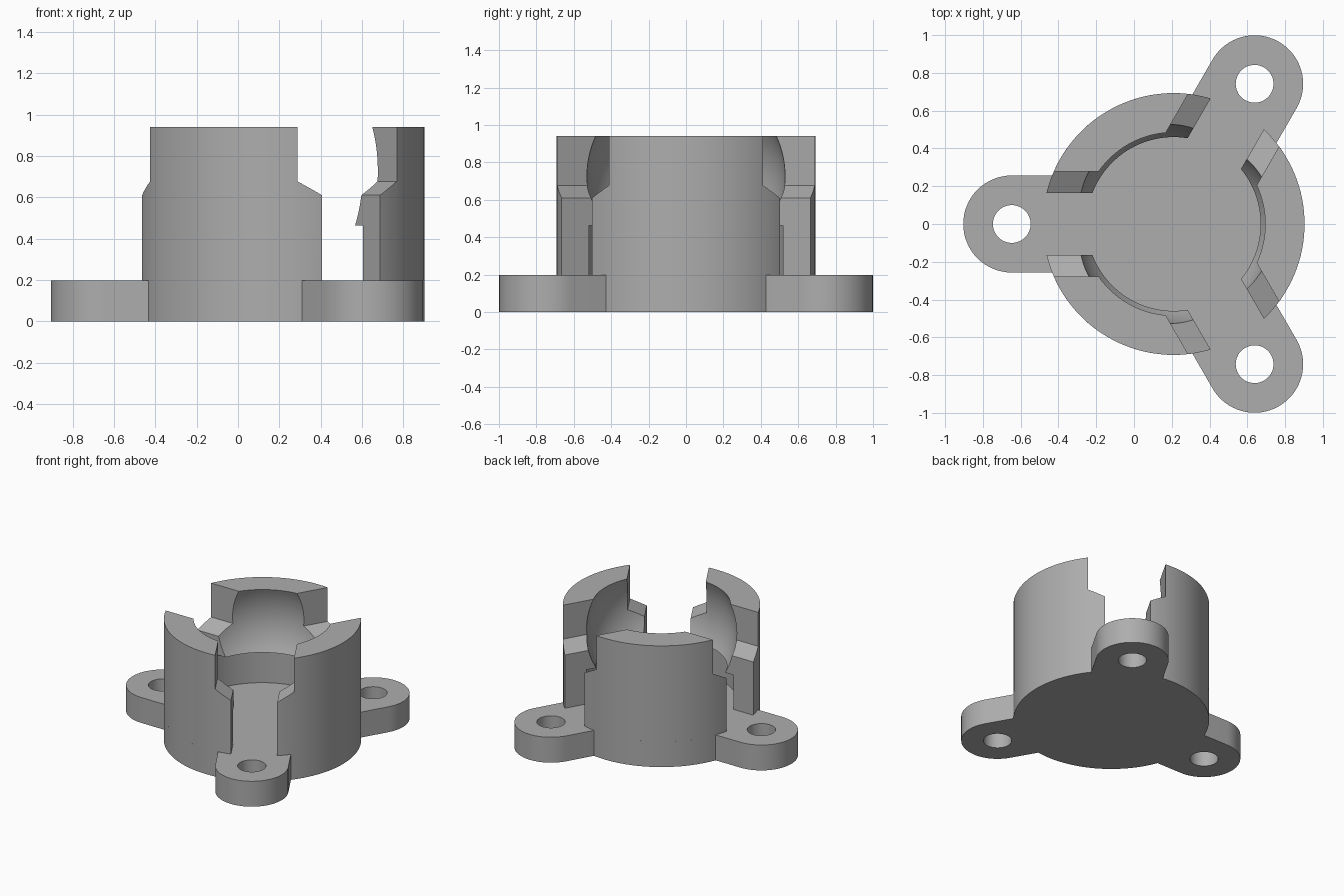
import bpy, bmesh, math
from mathutils import Vector, Matrix

if "Cube" in bpy.data.objects:
    bpy.data.objects.remove(bpy.data.objects["Cube"])

CX = 0.21                      # axis of the cup
R_OUT, R_IN = 0.693, 0.53      # cup wall radii (socket sphere shares R_IN)
BASE, TOP = 0.197, 0.94        # base plate top, rim
BALL_Z, LEDGE = 0.726, 0.463   # socket centre, underside of socket lip
LUG_D, LUG_R, HOLE_R = 0.857, 0.257, 0.1
ANGLES = [math.radians(a) for a in (60, 180, 300)]

grey = bpy.data.materials.new("plain grey")
grey.diffuse_color = (0.42, 0.42, 0.42, 1)
grey.use_nodes = True
grey.node_tree.nodes["Principled BSDF"].inputs["Base Color"].default_value = grey.diffuse_color


def polar(r, a, c=(CX, 0)):
    return (c[0] + r * math.cos(a), c[1] + r * math.sin(a))


def make(name, bm):
    bmesh.ops.recalc_face_normals(bm, faces=bm.faces)
    me = bpy.data.meshes.new(name)
    bm.to_mesh(me)
    bm.free()
    ob = bpy.data.objects.new(name, me)
    me.materials.append(grey)
    bpy.context.collection.objects.link(ob)
    return ob


def prism(bm, points, offset):
    face = bm.faces.new([bm.verts.new(p) for p in points])
    ext = bmesh.ops.extrude_face_region(bm, geom=[face], use_keep_orig=True)
    bmesh.ops.translate(bm, vec=offset,
                        verts=[v for v in ext["geom"] if isinstance(v, bmesh.types.BMVert)])


def cut(ob, cutter):
    bpy.context.view_layer.objects.active = ob
    mod = ob.modifiers.new("cut", 'BOOLEAN')
    mod.operation, mod.solver, mod.object = 'DIFFERENCE', 'EXACT', cutter
    bpy.ops.object.modifier_apply(modifier=mod.name)
    bpy.data.objects.remove(cutter)


# base plate: disc with three rounded lugs
outline = []
half = math.asin(LUG_R / R_OUT)
for th in ANGLES:
    outline.append(polar(R_OUT, th - half))
    c = polar(LUG_D, th)
    outline += [polar(LUG_R, th - math.pi / 2 + math.pi * i / 32, c) for i in range(33)]
    span = math.radians(120) - 2 * half
    outline += [polar(R_OUT, th + half + span * i / 28) for i in range(28)]
bm = bmesh.new()
prism(bm, [(x, y, 0) for x, y in outline], (0, 0, BASE))
base = make("base_plate", bm)

# screw holes
bm = bmesh.new()
for th in ANGLES:
    c = polar(LUG_D, th)
    prism(bm, [(*polar(HOLE_R, 2 * math.pi * i / 48, c), -0.1) for i in range(48)], (0, 0, 0.5))
cut(base, make("hole_cutter", bm))

# cup wall: revolved section with spherical socket and undercut
profile = [(R_IN, BASE), (R_OUT, BASE), (R_OUT, TOP)]
for i in range(17):
    z = TOP + (LEDGE - TOP) * i / 16
    profile.append((math.sqrt(R_IN ** 2 - (z - BALL_Z) ** 2), z))
profile.append((R_IN, LEDGE))
bm = bmesh.new()
N = 120
rings = [[bm.verts.new((*polar(r, 2 * math.pi * i / N), z)) for r, z in profile] for i in range(N)]
for i in range(N):
    a, b = rings[i], rings[(i + 1) % N]
    for j in range(len(profile)):
        k = (j + 1) % len(profile)
        bm.faces.new((a[j], a[k], b[k], b[j]))
wall = make("cup_wall", bm)

# slots: narrow below, flaring to wide above
side = [(0.163, 0.05), (0.163, 0.61), (0.278, 0.677), (0.278, 1.2)]
section = side + [(-w, z) for w, z in reversed(side)]
bm = bmesh.new()
for th in ANGLES:
    m = Matrix.Translation((CX, 0, 0)) @ Matrix.Rotation(th, 4, 'Z')
    prism(bm, [m @ Vector((0.3, w, z)) for w, z in section],
          Vector((0.7 * math.cos(th), 0.7 * math.sin(th), 0)))
cut(wall, make("slot_cutter", bm))

# smooth curved faces, keep edges sharp
for ob in (base, wall):
    bpy.ops.object.select_all(action='DESELECT')
    ob.select_set(True)
    bpy.context.view_layer.objects.active = ob
    bpy.ops.object.shade_smooth_by_angle(angle=math.radians(25))
